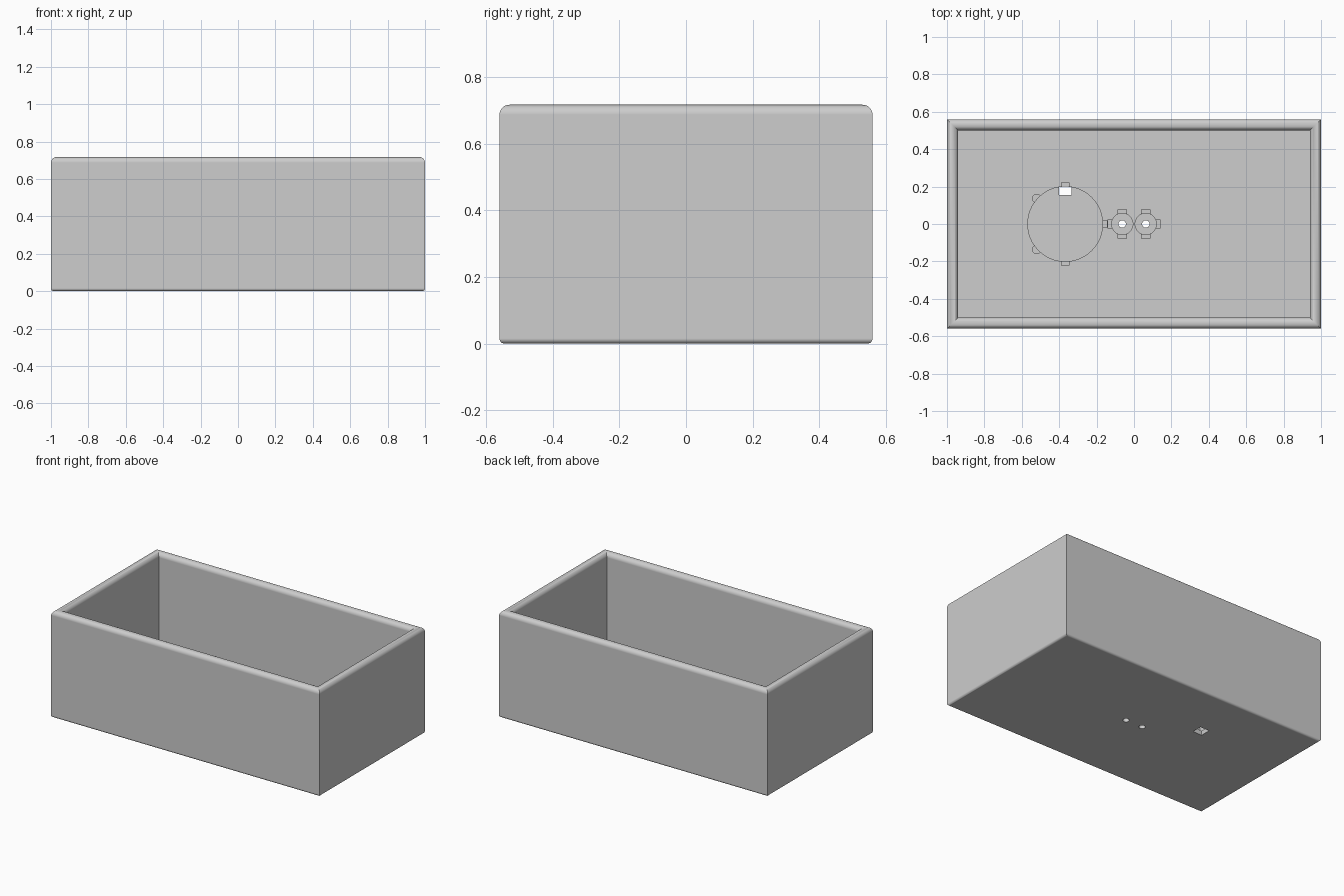
import bpy
import bmesh
from math import pi, sin, cos, radians

cube = bpy.data.objects.get("Cube")
if cube:
    bpy.data.objects.remove(cube, do_unlink=True)

HALF_X, HALF_Y, HEIGHT = 1.0, 0.56, 0.717
WALL = 0.06
FLOOR = 0.1
RECESS = 0.03          # height of the round recess bottoms
NOTCH = 0.07           # height of the shallower notch bottoms
SLOT = 0.05            # top of the slot cut from below
FOOT = 0.015           # rounding of the lower edge
ABOVE, BELOW = 0.3, -0.1

grey = bpy.data.materials.new("plain grey")
grey.use_nodes = True
colour = (0.61, 0.61, 0.61, 1)
grey.diffuse_color = colour
grey.node_tree.nodes["Principled BSDF"].inputs["Base Color"].default_value = colour


def make_object(name, bm):
    bmesh.ops.recalc_face_normals(bm, faces=bm.faces)
    mesh = bpy.data.meshes.new(name)
    bm.to_mesh(mesh)
    bm.free()
    obj = bpy.data.objects.new(name, mesh)
    bpy.context.collection.objects.link(obj)
    mesh.materials.append(grey)
    return obj


def wall_profile():
    """Wall section as (inset, height): foot rounding, round rim, inner face."""
    points = []
    for i in range(7):
        a = i / 6 * pi / 2
        points.append((FOOT * (1 - sin(a)), FOOT * (1 - cos(a))))
    r = WALL / 2
    for i in range(17):
        a = i / 16 * pi
        points.append((r - r * cos(a), HEIGHT - r + r * sin(a)))
    points.append((WALL, FLOOR))
    return points


# Open box: the wall section mitred round a rectangle
bm = bmesh.new()
rings = []
for inset, z in wall_profile():
    x, y = HALF_X - inset, HALF_Y - inset
    rings.append([bm.verts.new((sx * x, sy * y, z))
                  for sx, sy in ((-1, -1), (1, -1), (1, 1), (-1, 1))])
for low, high in zip(rings, rings[1:]):
    for i in range(4):
        j = (i + 1) % 4
        bm.faces.new((low[i], low[j], high[j], high[i]))
bm.faces.new(rings[0])
bm.faces.new(rings[-1])
box = make_object("open_box", bm)


def cut(obj):
    obj.hide_render = True
    mod = box.modifiers.new("cut", "BOOLEAN")
    mod.operation = "DIFFERENCE"
    mod.solver = "EXACT"
    mod.object = obj
    bpy.context.view_layer.objects.active = box
    bpy.ops.object.modifier_apply(modifier=mod.name)
    bpy.data.objects.remove(obj, do_unlink=True)


def prism_cut(outline, bottom, top):
    bm = bmesh.new()
    face = bm.faces.new([bm.verts.new((x, y, bottom)) for x, y in outline])
    up = bmesh.ops.extrude_face_region(bm, geom=[face])["geom"]
    bmesh.ops.translate(bm, vec=(0, 0, top - bottom), verts=[
        v for v in up if isinstance(v, bmesh.types.BMVert)])
    cut(make_object("cutter", bm))


def round_cut(x, y, r, bottom, sides=48):
    prism_cut([(x + r * cos(2 * pi * i / sides), y + r * sin(2 * pi * i / sides))
               for i in range(sides)], bottom, ABOVE)


def square_cut(x, y, w, d, bottom=NOTCH, top=ABOVE):
    prism_cut([(x + sx * w / 2, y + sy * d / 2)
               for sx, sy in ((-1, -1), (1, -1), (1, 1), (-1, 1))], bottom, top)


# Large round recess with shallower edge notches
DISC = -0.368
round_cut(DISC, 0, 0.2, RECESS, sides=64)
for side in (-1, 1):
    square_cut(DISC, side * 0.2, 0.04, 0.042)
    round_cut(DISC - 0.152, side * 0.136, 0.023, NOTCH, sides=24)
square_cut(DISC + 0.2, 0, 0.046, 0.036)

# Square slot from below, opening into the recess
square_cut(DISC, 0.19, 0.068, 0.07, bottom=BELOW, top=SLOT)

# Two small round recesses with notches and drilled holes
for side in (-1, 1):
    x = side * 0.063
    round_cut(x, 0, 0.057, RECESS)
    for end in (-1, 1):
        square_cut(x, end * 0.058, 0.046, 0.04)
    square_cut(x + side * 0.058, 0, 0.036, 0.046)
    round_cut(x, 0, 0.02, BELOW, sides=24)

# Smooth roundings, sharp corners
bpy.ops.object.select_all(action="DESELECT")
box.select_set(True)
bpy.context.view_layer.objects.active = box
bpy.ops.object.shade_smooth_by_angle(angle=radians(30))
weighted = box.modifiers.new("even shading", "WEIGHTED_NORMAL")
weighted.keep_sharp = True
